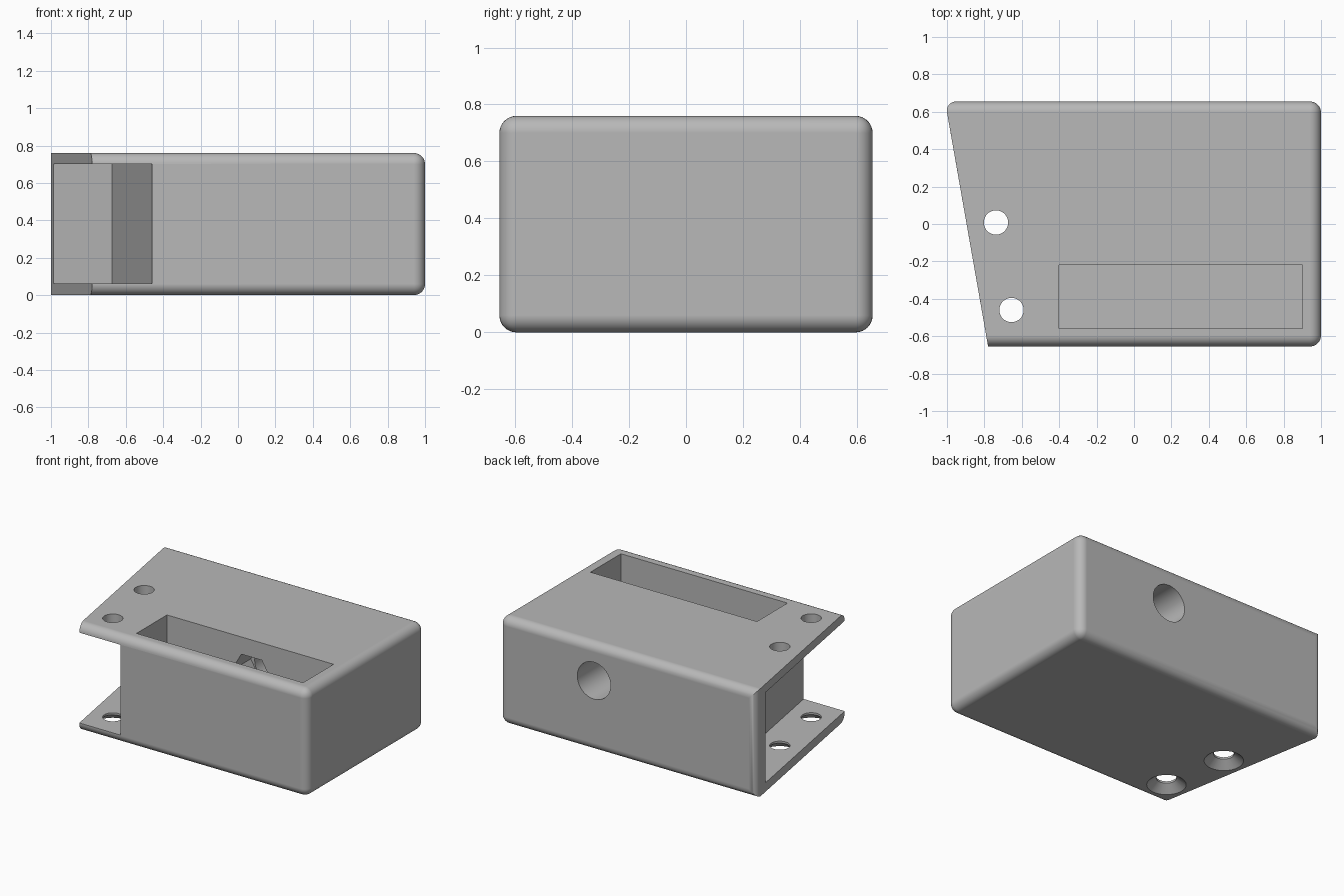
import bpy, bmesh, math
from mathutils import Matrix, Vector

old = bpy.data.objects.get("Cube")
if old:
    bpy.data.objects.remove(old, do_unlink=True)

TOP = 0.76
ROUND = 0.06

grey = bpy.data.materials.new("plain grey")
grey.use_nodes = True
tone = (0.48, 0.48, 0.48, 1)
grey.diffuse_color = tone
grey.node_tree.nodes["Principled BSDF"].inputs["Base Color"].default_value = tone


def add_object(name, bm):
    bmesh.ops.recalc_face_normals(bm, faces=bm.faces)
    mesh = bpy.data.meshes.new(name)
    bm.to_mesh(mesh)
    bm.free()
    mesh.materials.append(grey)
    obj = bpy.data.objects.new(name, mesh)
    bpy.context.collection.objects.link(obj)
    return obj


def prism(outline, z0, z1):
    bm = bmesh.new()
    base = bm.faces.new([bm.verts.new((x, y, z0)) for x, y in outline])
    up = bmesh.ops.extrude_face_region(bm, geom=[base])["geom"]
    bmesh.ops.translate(bm, vec=(0, 0, z1 - z0),
                        verts=[v for v in up if isinstance(v, bmesh.types.BMVert)])
    return bm


def cone(start, end, r1, r2, sides=48, spin=0):
    bm = bmesh.new()
    start, end = Vector(start), Vector(end)
    axis = end - start
    place = (Matrix.Translation((start + end) / 2)
             @ axis.to_track_quat('Z', 'Y').to_matrix().to_4x4()
             @ Matrix.Rotation(spin, 4, 'Z'))
    bmesh.ops.create_cone(bm, cap_ends=True, segments=sides, radius1=r1,
                          radius2=r2, depth=axis.length, matrix=place)
    return bm


# Solid body: one slanted end, every edge rounded except those of the cut end
bm = prism([(-0.78, -0.655), (1, -0.655), (1, 0.655), (-1.01, 0.655)], 0, TOP)


def is_rounded(edge):
    a, b = (v.co for v in edge.verts)
    if a.x < 0 and b.x < 0:
        return a.y > 0 and b.y > 0
    return True


bmesh.ops.bevel(bm, geom=[e for e in bm.edges if is_rounded(e)], offset=ROUND,
                segments=8, profile=0.5, affect='EDGES', clamp_overlap=False)
body = add_object("housing", bm)

cutters = []

# Slot between the two mounting plates
slot = [(-0.434, -0.8), (-0.675, 0.575), (-1.3, 0.465), (-1.3, -0.8)]
cutters.append(add_object("slot_cutter", prism(slot, ROUND + 0.003, 0.70)))

# Deep pocket opening at the top
pocket = [(-0.4, -0.56), (0.9, -0.56), (0.9, -0.22), (-0.4, -0.22)]
cutters.append(add_object("pocket_cutter", prism(pocket, 0.1, 1)))

# Screw holes through both plates, countersunk underneath
for x, y in [(-0.738, 0.008), (-0.655, -0.46)]:
    cutters.append(add_object("screw_hole_cutter",
                              cone((x, y, -0.1), (x, y, 1), 0.065, 0.065)))
    cutters.append(add_object("countersink_cutter",
                              cone((x, y, -0.02), (x, y, 0.05), 0.15, 0.064)))

# Round bore from the back, ending in a hexagonal nut recess at the pocket
cutters.append(add_object("bore_cutter",
                          cone((0.26, 0.8, 0.5), (0.26, -0.12, 0.5), 0.13, 0.13)))
cutters.append(add_object("nut_recess_cutter",
                          cone((0.26, 0.0, 0.5), (0.26, -0.3, 0.5), 0.16, 0.16,
                               sides=6, spin=math.pi / 6)))

for cutter in cutters:
    cutter.hide_render = True
    cutter.hide_set(True)
    mod = body.modifiers.new(cutter.name, 'BOOLEAN')
    mod.operation = 'DIFFERENCE'
    mod.solver = 'EXACT'
    mod.object = cutter

# Apply the cuts, then drop the cutters
bpy.context.view_layer.update()
graph = bpy.context.evaluated_depsgraph_get()
body.data = bpy.data.meshes.new_from_object(body.evaluated_get(graph))
body.modifiers.clear()
for cutter in cutters:
    bpy.data.objects.remove(cutter, do_unlink=True)

bpy.ops.object.select_all(action='DESELECT')
body.select_set(True)
bpy.context.view_layer.objects.active = body
bpy.ops.object.shade_smooth_by_angle(angle=math.radians(30))
weighted = body.modifiers.new("flat_faces", 'WEIGHTED_NORMAL')
weighted.keep_sharp = True
